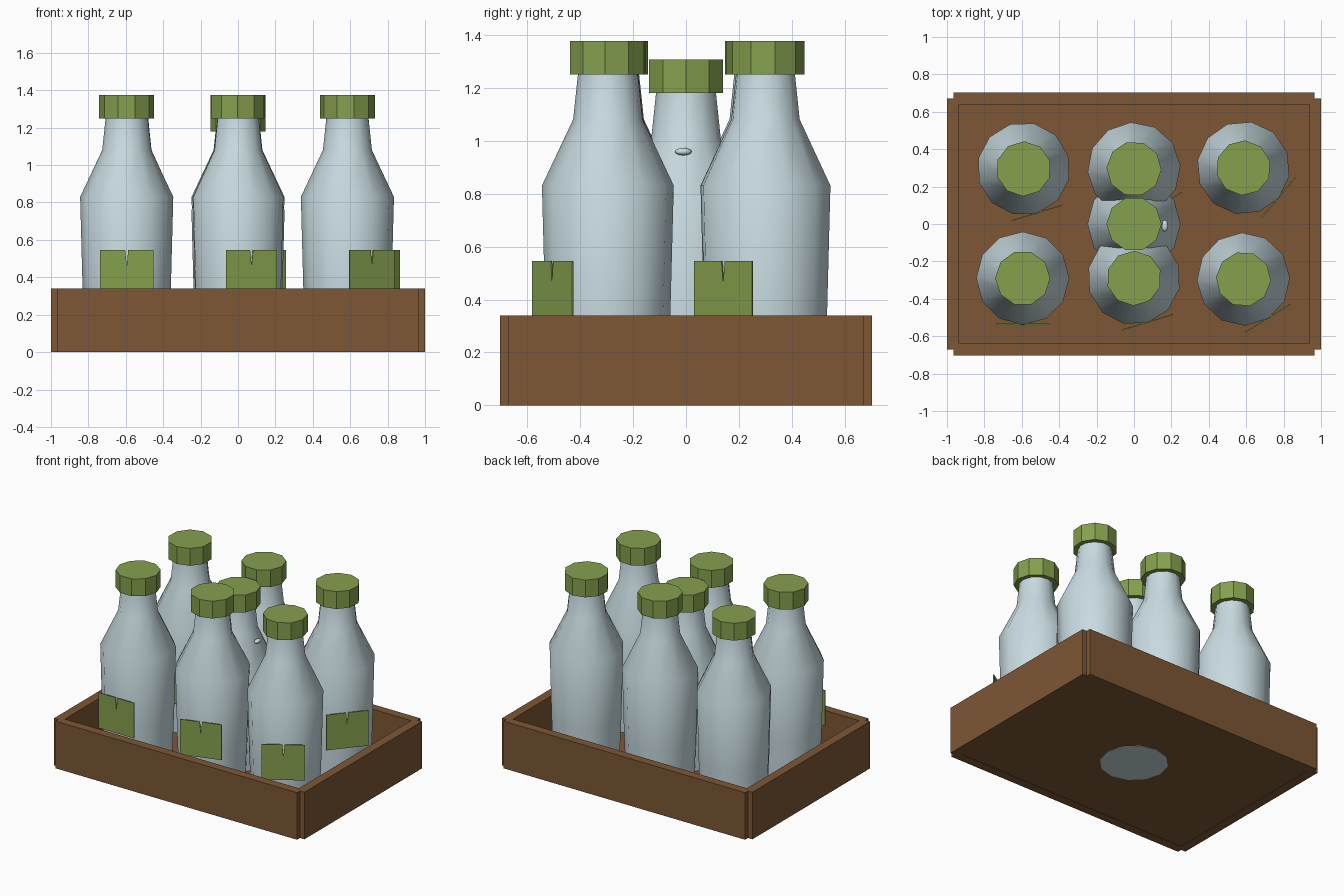
import bpy, bmesh, math
from mathutils import Matrix

if "Cube" in bpy.data.objects:
    bpy.data.objects.remove(bpy.data.objects["Cube"])


def material(name, rgb):
    m = bpy.data.materials.new(name)
    m.diffuse_color = (*rgb, 1)
    m.use_nodes = True
    m.node_tree.nodes["Principled BSDF"].inputs["Base Color"].default_value = m.diffuse_color
    return m


WOOD = material("brown_wood", (0.205, 0.096, 0.036))
GLASS = material("pale_glass", (0.58, 0.71, 0.75))
GREEN = material("green", (0.235, 0.35, 0.076))


def finish(bm, name, mat, matrix=Matrix(), smooth=None):
    bmesh.ops.recalc_face_normals(bm, faces=bm.faces)
    me = bpy.data.meshes.new(name)
    bm.to_mesh(me)
    bm.free()
    ob = bpy.data.objects.new(name, me)
    bpy.context.collection.objects.link(ob)
    me.materials.append(mat)
    ob.matrix_world = matrix
    if smooth:
        bpy.ops.object.select_all(action='DESELECT')
        ob.select_set(True)
        bpy.context.view_layer.objects.active = ob
        bpy.ops.object.shade_smooth_by_angle(angle=math.radians(smooth))
    return ob


def box(name, x0, x1, y0, y1, z0, z1):
    bm = bmesh.new()
    bmesh.ops.create_cube(bm, size=1)
    m = Matrix.Translation(((x0 + x1) / 2, (y0 + y1) / 2, (z0 + z1) / 2))
    bmesh.ops.transform(bm, verts=bm.verts,
                        matrix=m @ Matrix.Diagonal((x1 - x0, y1 - y0, z1 - z0, 1)))
    finish(bm, name, WOOD)


def turned(name, mat, profile, sides, matrix, smooth=None):
    """Closed solid of revolution from (radius, height) points."""
    bm = bmesh.new()
    rings = [[bm.verts.new((r * math.cos(2 * math.pi * i / sides),
                            r * math.sin(2 * math.pi * i / sides), z))
              for i in range(sides)] for r, z in profile]
    for a, b in zip(rings, rings[1:]):
        for i in range(sides):
            j = (i + 1) % sides
            bm.faces.new((a[i], a[j], b[j], b[i]))
    bm.faces.new(rings[0])
    bm.faces.new(rings[-1])
    finish(bm, name, mat, matrix, smooth)


def label(matrix):
    """Thin plate with a narrow V cut in its top edge."""
    w, z0, z1, y = 0.1425, 0.22, 0.475, -0.243
    pts = [(-w, z0), (w, z0), (w, z1), (0.008, z1), (0, z1 - 0.085), (-0.008, z1), (-w, z1)]
    bm = bmesh.new()
    f = bm.faces.new([bm.verts.new((x, y, z)) for x, z in pts])
    new = bmesh.ops.extrude_face_region(bm, geom=[f])["geom"]
    bmesh.ops.translate(bm, vec=(0, -0.006, 0),
                        verts=[v for v in new if isinstance(v, bmesh.types.BMVert)])
    finish(bm, "label", GREEN, matrix)


# Crate: floor and four boards with notched corners
box("crate_floor", -0.965, 0.965, -0.67, 0.67, 0.003, 0.07)
for s in (-1, 1):
    xs = sorted((s * 0.935, s * 1.0))
    ys = sorted((s * 0.64, s * 0.703))
    box("crate_end", *xs, -0.67, 0.67, 0, 0.34)
    box("crate_side", -0.965, 0.965, *ys, 0, 0.34)

# Bottles: x, y, base height, turn in degrees
BOTTLE = [(0.225, 0), (0.236, 0.27), (0.249, 0.76), (0.131, 1.01), (0.112, 1.19)]
CAP = [(0.147, 1.18), (0.147, 1.305)]
spots = [(-0.595, -0.29, 0.07, 0), (0, -0.29, 0.07, 17), (0.585, -0.295, 0.07, 32),
         (-0.59, 0.295, 0.07, 17), (0, 0.295, 0.07, 34), (0.585, 0.3, 0.07, 50),
         (0, 0, 0, 0)]
for x, y, z, turn in spots:
    m = Matrix.Translation((x, y, z)) @ Matrix.Rotation(math.radians(turn), 4, 'Z')
    turned("bottle", GLASS, BOTTLE, 12, m, 40)
    turned("cap", GREEN, CAP, 10, m)
    if z > 0:
        label(m)

# Small glass bead on the middle bottle
bm = bmesh.new()
bmesh.ops.create_uvsphere(bm, u_segments=10, v_segments=6, radius=1)
bmesh.ops.scale(bm, vec=(0.018, 0.032, 0.014), verts=bm.verts)
finish(bm, "glass_bead", GLASS, Matrix.Translation((0.165, -0.01, 0.958)), 60)
